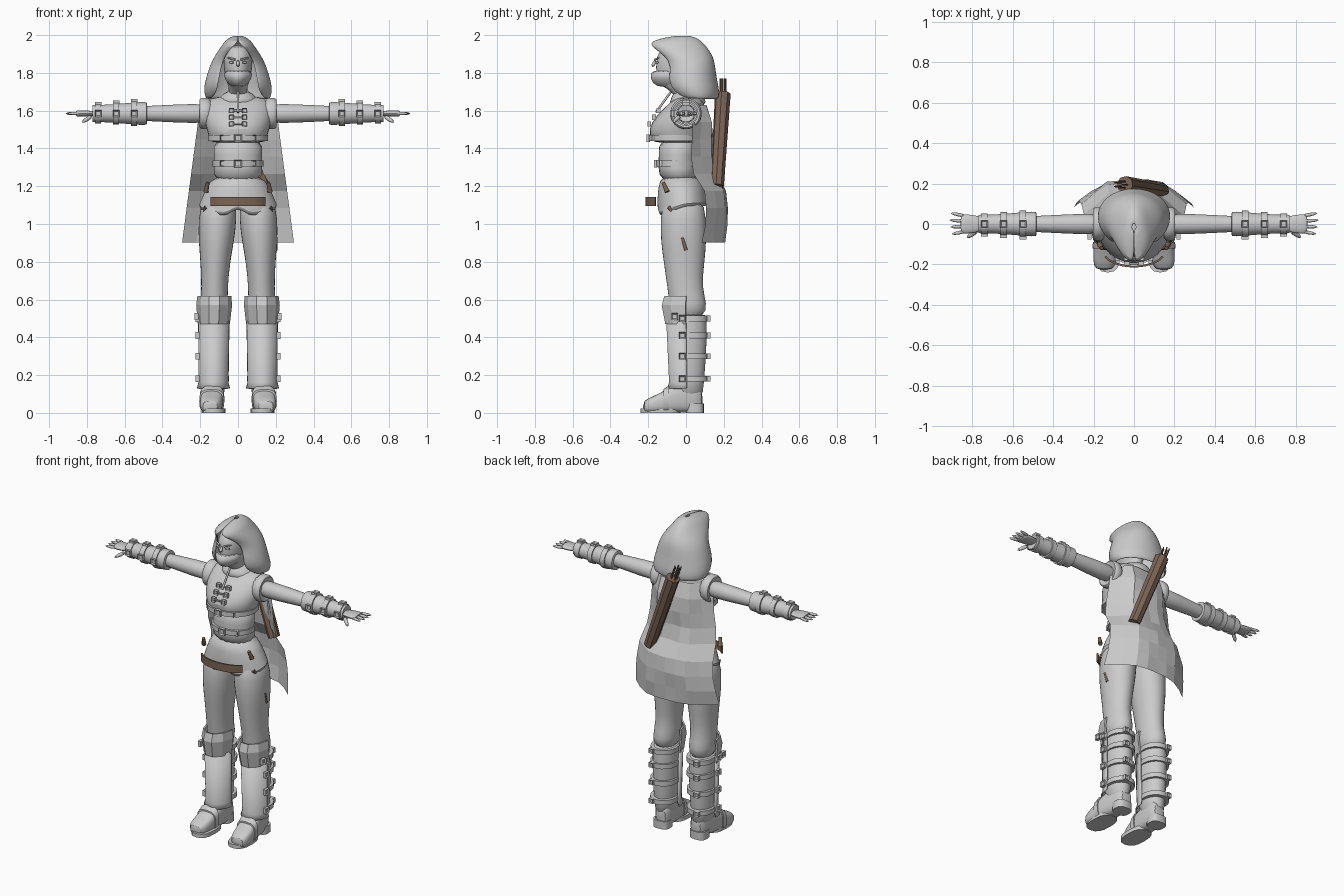
import bpy, bmesh, random
from math import sin, cos, pi, copysign
from mathutils import Vector, Matrix

random.seed(4)
if "Cube" in bpy.data.objects:
    bpy.data.objects.remove(bpy.data.objects["Cube"])


def material(name, rgb):
    made = bpy.data.materials.new(name)
    made.use_nodes = True
    made.diffuse_color = (*rgb, 1)
    made.node_tree.nodes["Principled BSDF"].inputs["Base Color"].default_value = (*rgb, 1)
    return made


GREY = material("plain grey", (.6, .6, .6))
BROWN = material("leather brown", (.2, .13, .09))
FRONT, TOP, OUTER, BACK = Vector((0, -1, 0)), Vector((0, 0, 1)), Vector((1, 0, 0)), Vector((0, 1, 0))
ARM_HEIGHT = 1.585


def finish(bm, name, mat=GREY, smooth=True, mirror=False, rounded=False, thick=0):
    bmesh.ops.recalc_face_normals(bm, faces=bm.faces)
    mesh = bpy.data.meshes.new(name)
    bm.to_mesh(mesh)
    bm.free()
    mesh.materials.append(mat)
    part = bpy.data.objects.new(name, mesh)
    bpy.context.collection.objects.link(part)
    for polygon in mesh.polygons:
        polygon.use_smooth = smooth
    if smooth:
        mesh.set_sharp_from_angle(angle=.8)
    if thick:
        part.modifiers.new("thickness", "SOLIDIFY").thickness = thick
    if rounded:
        subdivision = part.modifiers.new("rounding", "SUBSURF")
        subdivision.levels = subdivision.render_levels = 1
    if mirror:
        part.modifiers.new("other_side", "MIRROR")
    return part


def loft(name, rings, sides=16, power=2, half_arc=0, **style):
    """Skin ovals given as (centre, across, deep, optional front opening angle)."""
    bm = bmesh.new()
    rows = []
    is_open = half_arc > 0 or len(rings[0]) > 3
    for centre, across, deep, *gap in rings:
        start, end = (-half_arc, half_arc) if half_arc else (gap[0], 2 * pi - gap[0]) if gap else (0, 2 * pi)
        row = []
        for i in range(sides):
            angle = start + (end - start) * i / (sides - is_open)
            u, v = [copysign(abs(f) ** (2 / power), f) for f in (sin(angle), -cos(angle))]
            row.append(bm.verts.new(Vector(centre) + across * u + deep * v))
        rows.append(row)
    for low, high in zip(rows, rows[1:]):
        for i in range(sides - is_open):
            j = (i + 1) % sides
            bm.faces.new((low[i], low[j], high[j], high[i]))
    if not is_open:
        bm.faces.new(rows[0])
        bm.faces.new(rows[-1])
    return finish(bm, name, **style)


def upright(name, rings, leg=False, **style):
    """Rings (height, half width, front, back) about the centre plane or down both legs."""
    ovals = []
    for z, width, front, back, *gap in rings:
        x = .13 - .02 * z ** 3 if leg else 0
        ovals.append(((x, (front + back) / 2, z), OUTER * width, BACK * (back - front) / 2, *gap))
    return loft(name, ovals, mirror=leg, **style)


def hoop(name, z, width, front, back, half=.015, **style):
    return upright(name, [(z + d, width, front, back) for d in (-half, half)], **style)


def sleeve(name, rings, flat=1, **style):
    """Rings (distance out, radius) along both arms."""
    return loft(name, [((x, 0, ARM_HEIGHT), BACK * r, TOP * r * flat) for x, r in rings],
                mirror=True, **style)


def shoe(name, rings, **style):
    """Rings (depth, half width, top height) along both feet, toes turned out."""
    return loft(name, [((.13 - .08 * y, y, top / 2), OUTER * width, TOP * top / 2) for y, width, top in rings],
                mirror=True, power=3, **style)


def tube(name, start, end, thin, thick, sides=8, **style):
    a, b = Vector(start), Vector(end)
    bm = bmesh.new()
    turn = (b - a).to_track_quat("Z", "Y").to_matrix().to_4x4()
    bmesh.ops.create_cone(bm, cap_ends=True, segments=sides, radius1=thin, radius2=thick,
                          depth=(b - a).length, matrix=Matrix.Translation((a + b) / 2) @ turn)
    return finish(bm, name, **style)


def buckle(name, place, width, facing, **style):
    """Square frame with a sunken middle on its outward side."""
    bm = bmesh.new()
    size = Vector([.02 if along else width for along in facing])
    bmesh.ops.create_cube(bm, size=1, matrix=Matrix.LocRotScale(Vector(place), None, size))
    bm.normal_update()
    outward = max(bm.faces, key=lambda face: face.normal.dot(facing))
    bmesh.ops.inset_region(bm, faces=[outward], thickness=width / 4, depth=-.007)
    return finish(bm, name, smooth=False, **style)


# Head and mask
upright("head", [(1.6, .05, -.04, .07), (1.7, .05, -.06, .05), (1.73, .05, -.14, .06), (1.77, .07, -.16, .08),
                 (1.89, .085, -.165, .09), (1.95, .06, -.12, .06)], rounded=True)
upright("face_mask", [(1.72, .04, -.16, 0), (1.77, .075, -.195, 0), (1.82, .085, -.19, 0)],
        power=1.7, rounded=True)
tube("nose", (0, -.16, 1.87), (0, -.18, 1.83), .007, .014, rounded=True)
tube("eye", (.02, -.162, 1.855), (.05, -.148, 1.855), .008, .008, rounded=True, mirror=True)
tube("eyebrow", (.015, -.165, 1.87), (.055, -.145, 1.88), .006, .004, mirror=True)

# Hood, each ring ending with how far it opens around the face
upright("hood", [(1.66, .17, -.05, .17, 1), (1.7, .185, -.1, .18, .65), (1.76, .175, -.13, .165, .65),
                 (1.84, .15, -.11, .155, .65), (1.89, .125, -.14, .145, .6), (1.94, .09, -.2, .11, .35),
                 (1.97, .07, -.19, .08, 0), (1.99, .04, -.1, .05, 0), (2, .01, -.03, 0, 0)],
        sides=21, rounded=True, thick=.012)
upright("collar", [(1.62, .14, -.1, .12), (1.67, .1, -.08, .1), (1.71, .06, -.06, .07)], rounded=True)

# Torso
upright("vest", [(1.43, .14, -.16, .08), (1.44, .15, -.185, .09), (1.5, .17, -.205, .1),
                 (1.57, .185, -.165, .11), (1.65, .19, -.08, .1), (1.68, .1, -.04, .07)], rounded=True)
sleeve("armhole", [(.13, .09), (.19, .085), (.21, .08), (.19, .05)], rounded=True)
upright("corset", [(1.46, .14, -.15, .08), (1.36, .13, -.145, .06), (1.3, .13, -.15, .06),
                   (1.22, .14, -.14, .07)], rounded=True)
skirt = upright("hip_skirt", [(1.26, .13, -.13, .07), (1.2, .165, -.15, .1), (1.09, .22, -.155, .12),
                              (1.1, .2, -.14, .1)], sides=24, rounded=True)
for vertex in skirt.data.vertices:
    if vertex.co.z < 1.15:
        vertex.co.z -= max(0, -vertex.co.y) * .4 * min(1, abs(vertex.co.x) * 20)

# Chest straps, clasps and cord
for z, width, front, back in ((1.455, .16, -.2, .09), (1.32, .135, -.16, .065)):
    hoop("torso_strap", z, width, front, back)
    buckle("strap_buckle", (0, front, z), .04, FRONT)
    buckle("strap_keeper", (.08, front + .03, z), .03, FRONT, mirror=True)
for step in range(3):
    z, y = 1.53 + .035 * step, -.195 + .025 * step
    buckle("chest_clasp", (.035, y, z), .027, FRONT, mirror=True)
    tube("clasp_link", (-.03, y, z), (.03, y, z), .005, .005)
tube("neck_cord", (0, -.08, 1.7), (0, -.16, 1.59), .006, .006)

# Belt plate and small leather pieces
hoop("belt_plate", 1.12, .16, -.215, -.045, half=.024, half_arc=1.15, thick=.01, mat=BROWN, smooth=False)
tube("dagger_grip", (.16, -.12, 1.22), (.17, -.1, 1.17), .01, .014, mat=BROWN, mirror=True)
tube("dagger_tip", (.17, -.09, 1.09), (.18, -.07, 1.06), .012, .006, mat=BROWN, mirror=True)
tube("thigh_strip", (.2, -.02, .93), (.2, 0, .86), .01, .01, mat=BROWN)

# Legs and boots
upright("leg", [(1.15, .09, -.12, .09), (1.03, .105, -.14, .11), (.9, .095, -.135, .11), (.8, .08, -.12, .1),
                (.66, .07, -.1, .085), (.58, .075, -.09, .115), (.5, .07, -.08, .1)], leg=True, rounded=True)
upright("boot_shaft", [(.52, .06, -.08, .1), (.52, .075, -.09, .11), (.4, .075, -.09, .115),
                       (.13, .07, -.08, .095), (.08, .05, -.07, .09)], leg=True, rounded=True)
upright("shin_guard", [(.49, .083, -.105, .11), (.16, .08, -.09, .105), (.13, .088, -.1, .11)],
        leg=True, half_arc=1.55, thick=.008)
upright("knee_guard", [(.62, .09, -.12, .14), (.57, .095, -.135, .15), (.47, .085, -.115, .13)],
        leg=True, sides=6, half_arc=1.5, thick=.01, smooth=False)
buckle("knee_buckle", (.22, -.06, .51), .035, OUTER, mirror=True)
for z in (.5, .41, .3, .18):
    hoop("boot_strap", z, .082, -.06, .12, leg=True)
    buckle("boot_buckle", (.215, -.02, z), .035, OUTER, mirror=True)
    buckle("strap_loop", (.16, .12, z), .03, BACK, mirror=True)
shoe("foot", [(.09, .04, .13), (.05, .052, .18), (-.05, .06, .16), (-.11, .062, .12), (-.18, .06, .085),
              (-.23, .045, .065)], rounded=True)
shoe("foot_strap", [(-.12, .066, .125), (-.09, .066, .145)])
hoop("sole", .012, .064, -.24, -.03, half=.012, leg=True, power=2.6)
hoop("heel", .025, .053, 0, .094, half=.025, leg=True, power=3)

# Arms and bracers
sleeve("arm", [(.14, .056), (.3, .05), (.5, .04), (.78, .025)], rounded=True)
sleeve("bracer", [(.49, .04), (.47, .066), (.54, .06), (.66, .05), (.74, .045), (.78, .05), (.76, .03)],
       rounded=True)
for step in range(3):
    x, radius = .55 + .095 * step, .066 - .007 * step
    sleeve("bracer_strap", [(x - .016, radius), (x + .016, radius)])
    buckle("bracer_top_buckle", (x, 0, ARM_HEIGHT + radius), .035, TOP, mirror=True)
    buckle("bracer_front_buckle", (x, -radius, ARM_HEIGHT), .035, FRONT, mirror=True)

# Hands
sleeve("palm", [(.75, .035), (.79, .045), (.84, .05), (.86, .045)], flat=.35, rounded=True)
for finger in range(4):
    y = .025 * finger - .036
    reach = .92 - .3 * abs(y - .01)
    tube("finger", (.83, y, ARM_HEIGHT), (reach, y * 1.4, ARM_HEIGHT), .0125, .008, rounded=True, mirror=True)
tube("thumb", (.77, -.03, 1.575), (.83, -.07, 1.535), .017, .01, rounded=True, mirror=True)

# Cape made of flat panels, edges folded towards the front
bm = bmesh.new()
grid = []
for i, back in enumerate((.11, .14, .14, .14, .155, .21, .22, .215, .2)):
    row = []
    for j in range(9):
        across = j / 4 - 1
        fold = max(0, abs(across) - .45) * .2
        y = back - fold + random.uniform(-.008, .008)
        row.append(bm.verts.new((across * (.2 + .012 * i), y, 1.63 - .091 * i)))
    grid.append(row)
for upper, lower in zip(grid, grid[1:]):
    for j in range(8):
        bm.faces.new((upper[j], upper[j + 1], lower[j + 1], lower[j]))
finish(bm, "cape", smooth=False)

# Quiver with arrows
tube("quiver", (.14, .165, 1.2), (-.045, .195, 1.69), .036, .042, mat=BROWN, smooth=False)
for k in range(5):
    x, y = .02 * cos(k * 1.26) - .05, .016 * sin(k * 1.26) + .195
    tube("arrow", (x + .03, y, 1.61), (x - .03, y, 1.77), .004, .004, sides=5, mat=BROWN)
